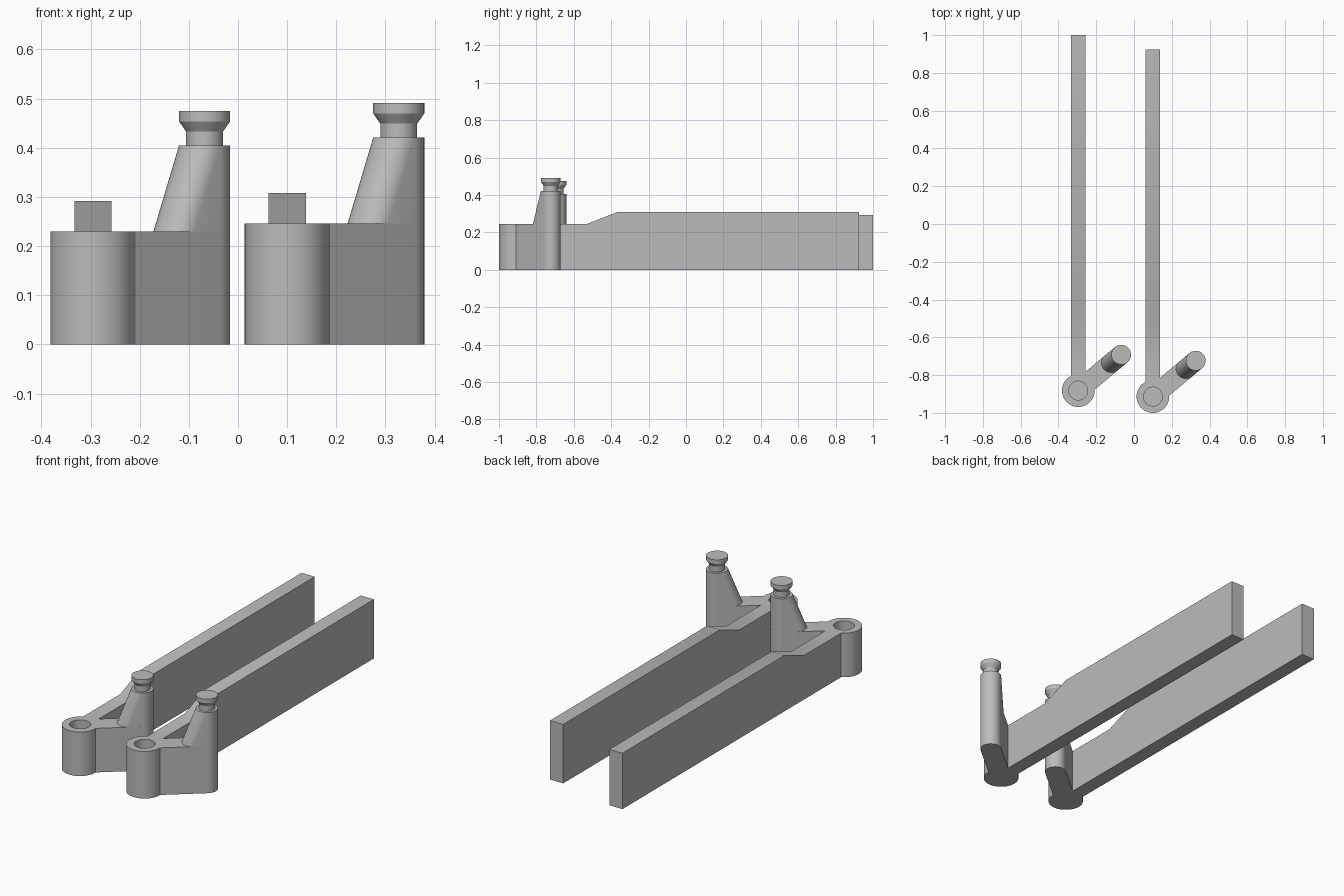
import bpy, bmesh
from math import cos, sin, pi, atan2
from mathutils import Vector

cube = bpy.data.objects.get("Cube")
if cube:
    bpy.data.objects.remove(cube, do_unlink=True)

grey = bpy.data.materials.new("plain grey")
grey.use_nodes = True
grey.diffuse_color = (0.5, 0.5, 0.5, 1)
grey.node_tree.nodes["Principled BSDF"].inputs["Base Color"].default_value = (0.5, 0.5, 0.5, 1)

HUB_R, HOLE_R, PIN_R, NECK_R = 0.0865, 0.05, 0.052, 0.0375
BAR_HALF = 0.038
PIN_OFFSET = Vector((0.227, 0.19))     # hub axis to pin axis
LEAN = Vector((-0.052, -0.043))        # how far the pin foot spreads back
SEG = 48


def make_object(name, bm):
    bmesh.ops.recalc_face_normals(bm, faces=bm.faces)
    mesh = bpy.data.meshes.new(name)
    bm.to_mesh(mesh)
    bm.free()
    mesh.materials.append(grey)
    obj = bpy.data.objects.new(name, mesh)
    bpy.context.collection.objects.link(obj)
    return obj


def prism(name, outline, direction):
    """Extrude a closed outline of 3D points along a vector."""
    bm = bmesh.new()
    face = bm.faces.new([bm.verts.new(p) for p in outline])
    extruded = bmesh.ops.extrude_face_region(bm, geom=[face])
    verts = [g for g in extruded["geom"] if isinstance(g, bmesh.types.BMVert)]
    bmesh.ops.translate(bm, verts=verts, vec=direction)
    return make_object(name, bm)


def circle(centre, radius, z, count=SEG):
    return [Vector((centre.x + radius * cos(2 * pi * i / count),
                    centre.y + radius * sin(2 * pi * i / count), z)) for i in range(count)]


def hull(name, points):
    bm = bmesh.new()
    for p in points:
        bm.verts.new(p)
    made = bmesh.ops.convex_hull(bm, input=bm.verts)
    spare = set(made["geom_interior"]) | set(made["geom_unused"])
    bmesh.ops.delete(bm, geom=[g for g in spare if isinstance(g, bmesh.types.BMVert)],
                     context='VERTS')
    bmesh.ops.dissolve_limit(bm, angle_limit=0.001, verts=bm.verts, edges=bm.edges)
    return make_object(name, bm)


def lathe(name, centre, profile):
    """Stack rings of (radius, height) into a closed turned part."""
    bm = bmesh.new()
    rings = [[bm.verts.new(p) for p in circle(centre, r, z)] for r, z in profile]
    for low, high in zip(rings, rings[1:]):
        for i in range(SEG):
            j = (i + 1) % SEG
            bm.faces.new((low[i], low[j], high[j], high[i]))
    bm.faces.new(rings[0])
    bm.faces.new(rings[-1])
    return make_object(name, bm)


def combine(base, tool, operation):
    """Apply a boolean and remove the helper."""
    tool.hide_render = True
    mod = base.modifiers.new(operation, 'BOOLEAN')
    mod.operation, mod.object, mod.solver = operation, tool, 'EXACT'
    bpy.context.view_layer.update()
    graph = bpy.context.evaluated_depsgraph_get()
    mesh = bpy.data.meshes.new_from_object(base.evaluated_get(graph))
    base.modifiers.clear()
    base.data = mesh
    bpy.data.objects.remove(tool, do_unlink=True)


def build_lever(side, hub, height, bar_end):
    pin = hub + PIN_OFFSET
    up = Vector((0, 0, height))

    # Round hub
    lever = prism(side + "_lever", circle(hub, HUB_R, 0), up)

    # Long bar with a ramp up to its raised length
    x = hub.x - BAR_HALF
    top = height + 0.062
    outline = [(hub.y, 0), (bar_end, 0), (bar_end, top), (hub.y + 0.545, top),
               (hub.y + 0.385, height), (hub.y, height)]
    bar = prism("bar", [Vector((x, y, z)) for y, z in outline], Vector((2 * BAR_HALF, 0, 0)))
    combine(lever, bar, 'UNION')

    # Short side arm with a rounded end
    turn = atan2(PIN_OFFSET.y, PIN_OFFSET.x)
    outline = []
    for centre, start in ((pin, turn - pi / 2), (hub, turn + pi / 2)):
        for i in range(25):
            a = start + pi * i / 24
            outline.append(Vector((centre.x + PIN_R * cos(a), centre.y + PIN_R * sin(a), 0)))
    combine(lever, prism("arm", outline, up), 'UNION')

    # Blind hole in the hub
    combine(lever, prism("hole_cutter", circle(hub, HOLE_R, 0.04), up), 'DIFFERENCE')

    # Leaning post on the arm
    shoulder = height + 0.175
    post = hull(side + "_post", circle(pin, PIN_R, height) + circle(pin + LEAN, PIN_R, height)
                + circle(pin, PIN_R, shoulder))

    # Neck and flared head
    knob = lathe(side + "_knob", pin, [
        (NECK_R, shoulder - 0.01), (NECK_R, shoulder + 0.028),
        (PIN_R, shoulder + 0.049), (PIN_R, shoulder + 0.07)])
    return [lever, post, knob]


parts = build_lever("right", Vector((-0.295, -0.882)), 0.23, 1.0)
parts += build_lever("left", Vector((0.1, -0.9135)), 0.246, 0.925)

bpy.ops.object.select_all(action='DESELECT')
for part in parts:
    part.select_set(True)
bpy.context.view_layer.objects.active = parts[0]
bpy.ops.object.shade_smooth_by_angle(angle=0.5)
